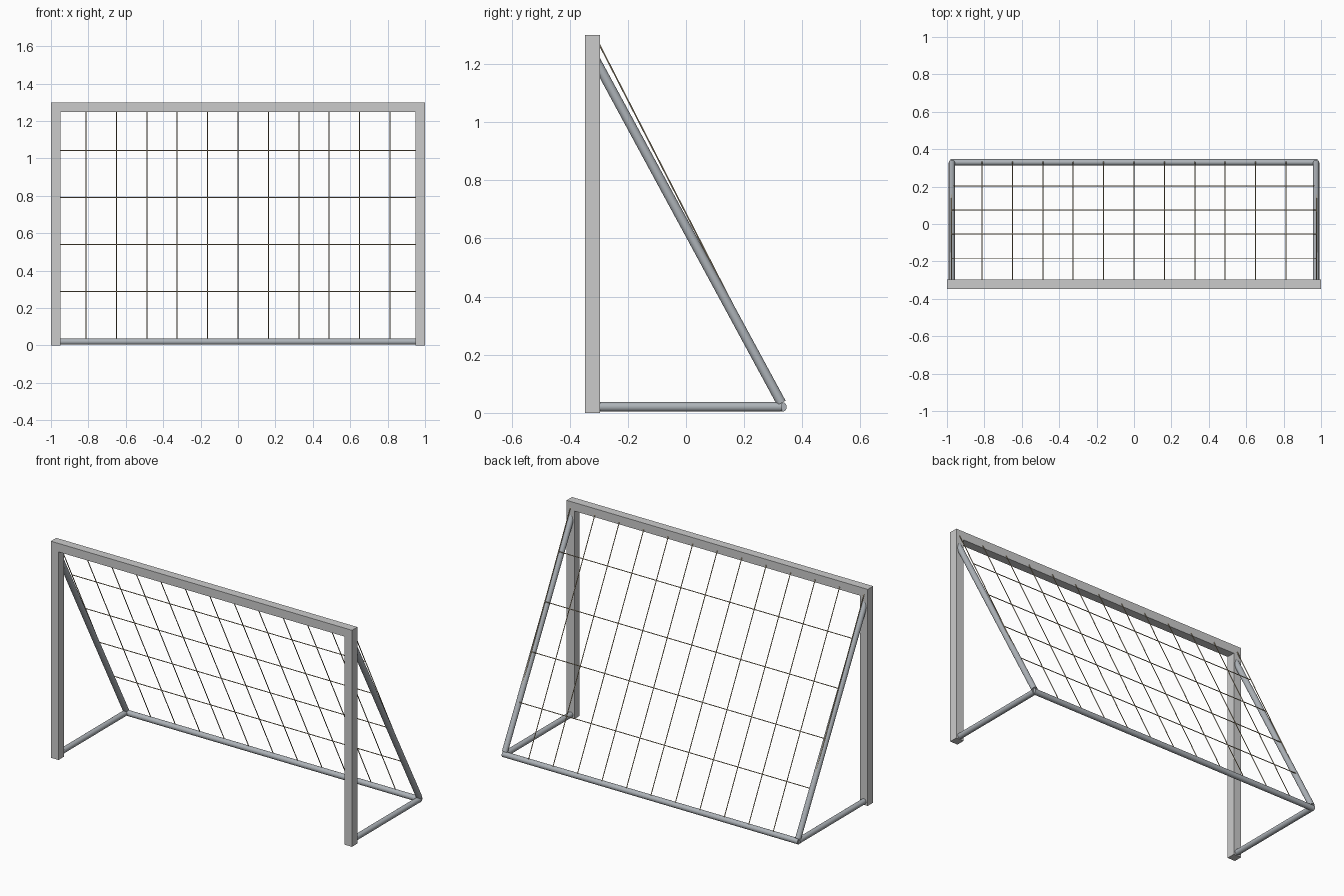
import bpy, bmesh
from mathutils import Vector

if "Cube" in bpy.data.objects:
    bpy.data.objects.remove(bpy.data.objects["Cube"])


def material(name, rgb):
    m = bpy.data.materials.new(name)
    m.diffuse_color = (*rgb, 1)
    m.use_nodes = True
    m.node_tree.nodes["Principled BSDF"].inputs["Base Color"].default_value = m.diffuse_color
    return m


PAINT = material("frame_paint", (0.84, 0.84, 0.82))
STEEL = material("tube_steel", (0.42, 0.45, 0.48))
CORD = material("net_cord", (0.5, 0.4, 0.25))


def finish(bm, name, mat, smooth=False):
    bmesh.ops.recalc_face_normals(bm, faces=bm.faces)
    for f in bm.faces:
        f.smooth = smooth and len(f.verts) == 4
    me = bpy.data.meshes.new(name)
    bm.to_mesh(me)
    bm.free()
    me.materials.append(mat)
    ob = bpy.data.objects.new(name, me)
    bpy.context.collection.objects.link(ob)
    return ob


def add_rod(bm, a, b, r, sides):
    """Capped cylinder between two points."""
    a, b = Vector(a), Vector(b)
    made = bmesh.ops.create_cone(bm, cap_ends=True, segments=sides, radius1=r,
                                 radius2=r, depth=(b - a).length)
    mat = (b - a).to_track_quat('Z', 'Y').to_matrix().to_4x4()
    mat.translation = (a + b) / 2
    bmesh.ops.transform(bm, matrix=mat, verts=made["verts"])


def tube(name, a, b, r=0.0165):
    bm = bmesh.new()
    add_rod(bm, a, b, r, 24)
    return finish(bm, name, STEEL, True)


# Front frame: two square posts and crossbar as one extruded profile
Y0, Y1, H, W = -0.347, -0.2955, 1.30, 0.051
profile = [(-1, 0), (-1, H), (1, H), (1, 0), (1 - W, 0), (1 - W, H - W),
           (W - 1, H - W), (W - 1, 0)]
bm = bmesh.new()
face = bm.faces.new([bm.verts.new((x, Y0, z)) for x, z in profile])
ext = bmesh.ops.extrude_face_region(bm, geom=[face], use_keep_orig=True)
moved = [v for v in ext["geom"] if isinstance(v, bmesh.types.BMVert)]
bmesh.ops.translate(bm, vec=(0, Y1 - Y0, 0), verts=moved)
finish(bm, "front_frame", PAINT)

# Rear tubes
X, YB, ZB = 0.974, 0.33, 0.0205
tube("rear_ground_bar", (-X - 0.008, YB, ZB), (X + 0.008, YB, ZB))
for side, s in (("left", -1), ("right", 1)):
    tube(side + "_ground_bar", (s * X, -0.32, ZB), (s * X, YB, ZB))
    tube(side + "_diagonal_brace", (s * X, -0.32, 1.23), (s * X, YB - 0.002, 0.034))

# Net: cords sloping from crossbar to rear bar
top, bottom = Vector((0, -0.312, 1.294)), Vector((0, 0.333, 0.036))
bm = bmesh.new()
for i in range(13):
    off = Vector((-0.975 + i * 0.1625, 0, 0))
    add_rod(bm, top + off, bottom + off, 0.0025, 8)
finish(bm, "net_upright_cords", CORD, True)
bm = bmesh.new()
for i in range(1, 5):
    p = top.lerp(bottom, i / 5)
    add_rod(bm, p - Vector((0.975, 0, 0)), p + Vector((0.975, 0, 0)), 0.0025, 8)
finish(bm, "net_cross_cords", CORD, True)
